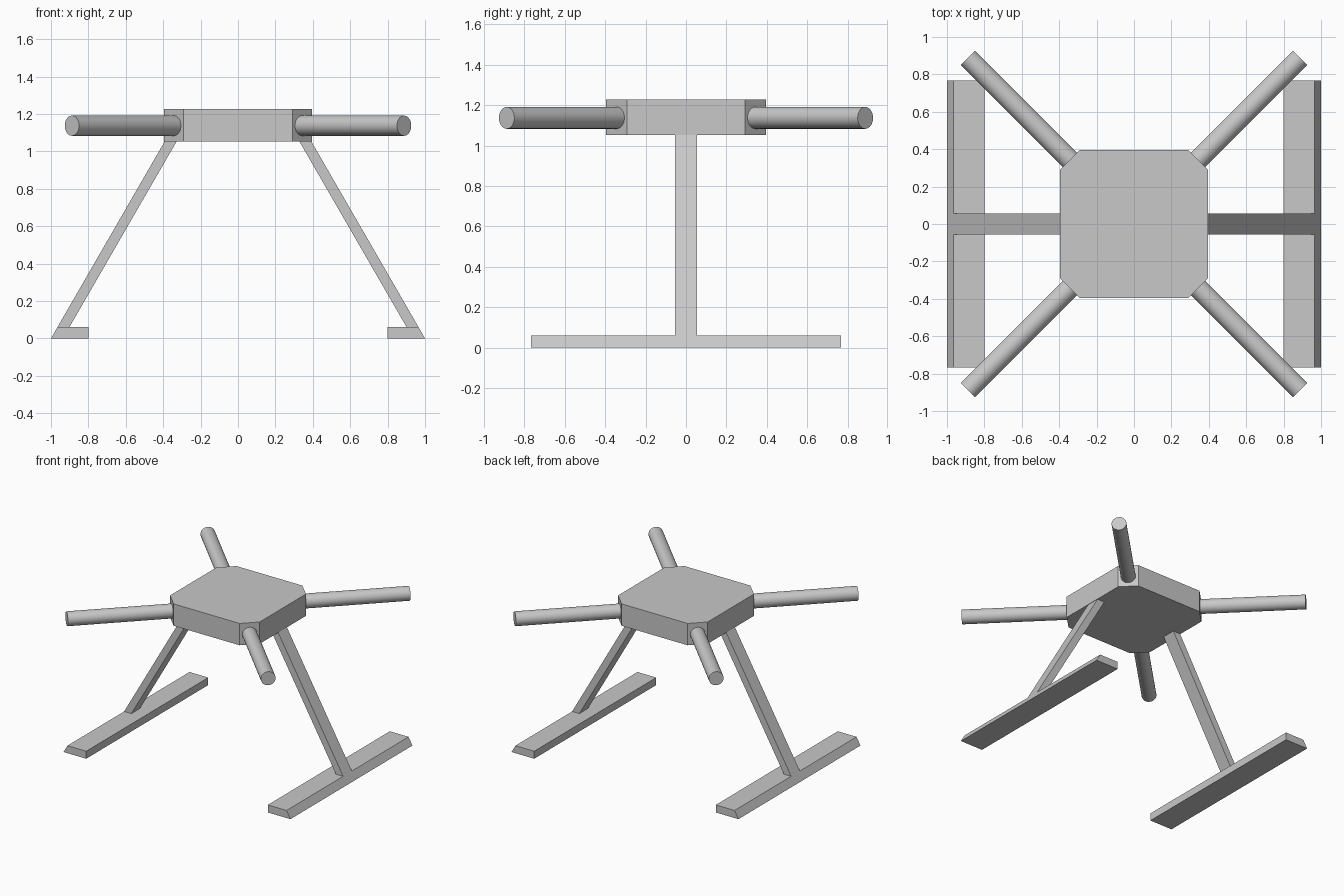
import bpy, bmesh
from math import tan, radians
from mathutils import Vector

cube = bpy.data.objects.get("Cube")
if cube:
    bpy.data.objects.remove(cube, do_unlink=True)

grey = bpy.data.materials.new("light_grey")
grey.use_nodes = True
colour = (0.58, 0.58, 0.58, 1)
grey.diffuse_color = colour
grey.node_tree.nodes["Principled BSDF"].inputs["Base Color"].default_value = colour


def add_object(name, bm):
    bmesh.ops.recalc_face_normals(bm, faces=bm.faces)
    mesh = bpy.data.meshes.new(name)
    bm.to_mesh(mesh)
    bm.free()
    mesh.materials.append(grey)
    obj = bpy.data.objects.new(name, mesh)
    bpy.context.collection.objects.link(obj)
    return obj


def prism(name, outline, direction):
    """Extrude a closed outline of 3D points along a direction."""
    bm = bmesh.new()
    face = bm.faces.new([bm.verts.new(p) for p in outline])
    new = bmesh.ops.extrude_face_region(bm, geom=[face])["geom"]
    bmesh.ops.translate(bm, vec=direction,
                        verts=[v for v in new if isinstance(v, bmesh.types.BMVert)])
    return add_object(name, bm)


BOTTOM, TOP = 1.053, 1.227
HALF, CUT = 0.395, 0.291
FOOT_TOP = 0.06
SLOPE = tan(radians(30))
LEG_WIDTH = 0.064


def outer_x(z):
    return 1 - z * SLOPE


# Central body with cut corners
octagon = []
for sx, sy in ((1, 1), (-1, 1), (-1, -1), (1, -1)):
    pair = [(sx * HALF, sy * CUT, BOTTOM), (sx * CUT, sy * HALF, BOTTOM)]
    octagon += pair if sx * sy > 0 else pair[::-1]
prism("body", octagon, (0, 0, TOP - BOTTOM))

# Four round arms reaching out from the cut corners
for sx, side in ((1, "left"), (-1, "right")):
    for sy, end in ((-1, "front"), (1, "back")):
        start = Vector((sx * 0.34, sy * 0.34, 1.137))
        tip = Vector((sx * 0.888, sy * 0.888, 1.137))
        axis = tip - start
        bm = bmesh.new()
        bmesh.ops.create_cone(bm, cap_ends=True, segments=32, radius1=0.054,
                              radius2=0.054, depth=axis.length)
        bm.transform(axis.to_track_quat("Z", "Y").to_matrix().to_4x4())
        bmesh.ops.translate(bm, vec=(start + tip) / 2, verts=bm.verts)
        for f in bm.faces:
            f.smooth = len(f.verts) == 4
        for e in bm.edges:
            e.smooth = all(len(f.verts) == 4 for f in e.link_faces)
        add_object(f"{end}_{side}_arm", bm)

# Sloping leg and long foot on each side
for s, side in ((1, "left"), (-1, "right")):
    low, high = outer_x(FOOT_TOP), outer_x(BOTTOM)
    leg = [(low, FOOT_TOP), (high, BOTTOM),
           (high - LEG_WIDTH, BOTTOM), (low - LEG_WIDTH, FOOT_TOP)]
    foot = [(0.8, 0), (1, 0), (low, FOOT_TOP), (0.8, FOOT_TOP)]
    for name, profile, half in (("leg", leg, 0.055), ("foot", foot, 0.768)):
        prism(f"{side}_{name}", [(s * x, -half, z) for x, z in profile],
              (0, 2 * half, 0))
